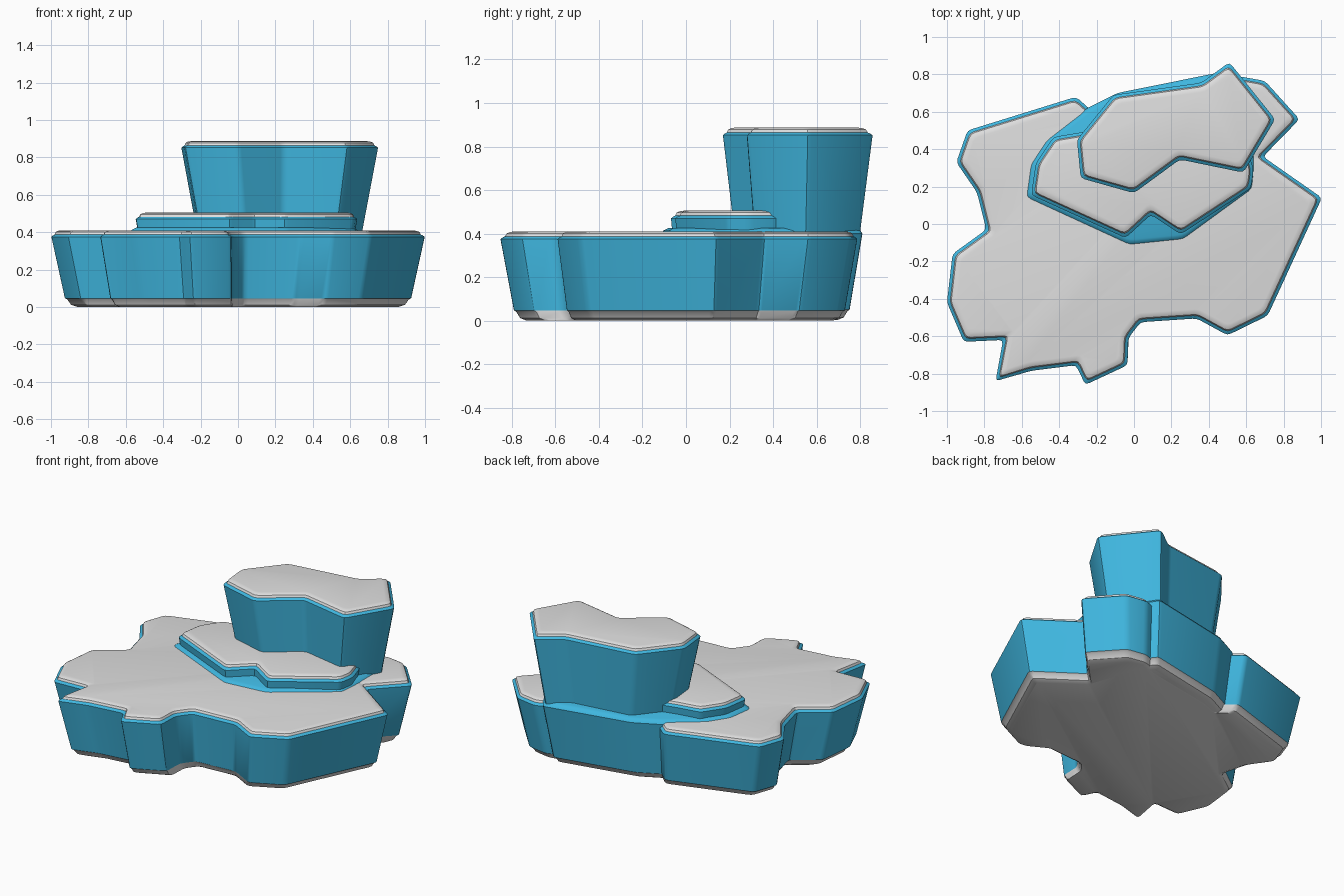
import bpy, bmesh, math
from mathutils import Vector

if "Cube" in bpy.data.objects:
    bpy.data.objects.remove(bpy.data.objects["Cube"])


def material(name, color):
    m = bpy.data.materials.new(name)
    m.diffuse_color = (*color, 1)
    m.use_nodes = True
    m.node_tree.nodes["Principled BSDF"].inputs["Base Color"].default_value = m.diffuse_color
    return m


BLUE = material("blue side", (0.05, 0.47, 0.74))
GREY = material("light grey top", (0.74, 0.74, 0.74))


def ring(outline, pivot, scale, inset, cut=0.022):
    """Scale an outline about a pivot, inset it, and soften its corners."""
    p = [pivot + (Vector(q) - pivot) * scale for q in outline]
    n = len(p)
    area = sum(p[i - 1].cross(p[i]) for i in range(n))
    sign = 1 if area > 0 else -1
    moved = []
    for i in range(n):
        a = (p[i] - p[i - 1]).normalized()
        b = (p[(i + 1) % n] - p[i]).normalized()
        na, nb = Vector((-a.y, a.x)) * sign, Vector((-b.y, b.x)) * sign
        m = (na + nb).normalized()
        moved.append(p[i] + m * inset * min(1.6, 1 / max(m.dot(na), 0.2)))
    out = []
    for i in range(n):
        c = moved[i]
        a, b = moved[i - 1] - c, moved[(i + 1) % n] - c
        a = c + a * min(0.3, cut / max(a.length, 1e-4))
        b = c + b * min(0.3, cut / max(b.length, 1e-4))
        out += [a, (a + b) * 0.25 + c * 0.5, b]
    return out


def block(name, outline, pivot, levels, grey_top=True):
    """Loft rings; each level is (z, scale, inset, colour of band above)."""
    bm = bmesh.new()
    rings = [[bm.verts.new((q.x, q.y, z))
              for q in ring(outline, Vector(pivot), s, ins)]
             for z, s, ins, _ in levels]
    n = len(rings[0])
    for lower, upper, lev in zip(rings, rings[1:], levels):
        for i in range(n):
            j = (i + 1) % n
            f = bm.faces.new((lower[i], lower[j], upper[j], upper[i]))
            f.material_index = lev[3]
    bm.faces.new(rings[0]).material_index = levels[0][3]
    bm.faces.new(rings[-1]).material_index = int(grey_top)
    bmesh.ops.recalc_face_normals(bm, faces=bm.faces[:])
    me = bpy.data.meshes.new(name)
    bm.to_mesh(me)
    bm.free()
    me.materials.append(BLUE)
    me.materials.append(GREY)
    ob = bpy.data.objects.new(name, me)
    bpy.context.collection.objects.link(ob)
    bpy.ops.object.select_all(action='DESELECT')
    ob.select_set(True)
    bpy.context.view_layer.objects.active = ob
    bpy.ops.object.shade_smooth_by_angle(angle=math.radians(32))


def foot(dz=0.0):
    return [(dz, 0.86, 0, 1), (0.012 + dz, 0.895, 0, 1),
            (0.04 + dz, 0.915, 0, 1), (0.047 + dz, 0.928, 0, 0)]


def cap(z, s=1.0):
    """Rounded blue rim with a grey slab on top, slab top at z."""
    return [(z - 0.035, s, 0, 0), (z - 0.026, s, 0.010, 0),
            (z - 0.023, s, 0.016, 1), (z - 0.009, s, 0.022, 1),
            (z - 0.003, s, 0.033, 1), (z, s, 0.05, 1)]


# Wide jagged base slab
base = [(-.31, .68), (-.89, .50), (-.95, .33), (-.84, .17), (-.79, -.03),
        (-.97, -.16), (-1, -.42), (-.91, -.63), (-.70, -.62), (-.74, -.84),
        (-.55, -.785), (-.31, -.755), (-.26, -.86), (-.035, -.755),
        (-.03, -.61), (.035, -.525), (.335, -.505), (.50, -.595),
        (.715, -.49), (1.005, .14), (.69, .36), (.885, .56), (.70, .765),
        (.56, .79), (.46, .75), (-.09, .65), (-.22, .60)]
block("base_slab", base, (0, 0), foot() + cap(0.41))

# Core forming the back wall and the low ledge
core = [(-.58, .14), (-.555, .32), (-.47, .45), (-.25, .62), (-.09, .70),
        (.48, .815), (.645, .56), (.645, .29), (.635, .185), (.265, -.085),
        (-.025, -.115)]
block("core_ledge", core, (0, 0),
      foot(0.003) + [(0.40, 1, 0, 0), (0.413, 1, 0.008, 0),
                     (0.425, 1, 0.03, 0)], grey_top=False)

# Notched middle step
middle = [(-.55, .155), (-.525, .325), (-.43, .465), (-.28, .49), (0, .56),
          (.40, .60), (.60, .42), (.64, .29), (.625, .19), (.25, -.055),
          (.09, .05), (-.045, -.075)]
block("middle_step", middle, (.05, .25), [(0.40, 0.98, 0, 0)] + cap(0.505))

# Tall flared upper block
upper = [(.51, .865), (.755, .56), (.585, .275), (.245, .345), (0, .165),
         (-.285, .245), (-.305, .45), (-.11, .69), (.36, .755)]
block("upper_block", upper, (.22, .5), [(0.40, 0.84, 0, 0)] + cap(0.887))
